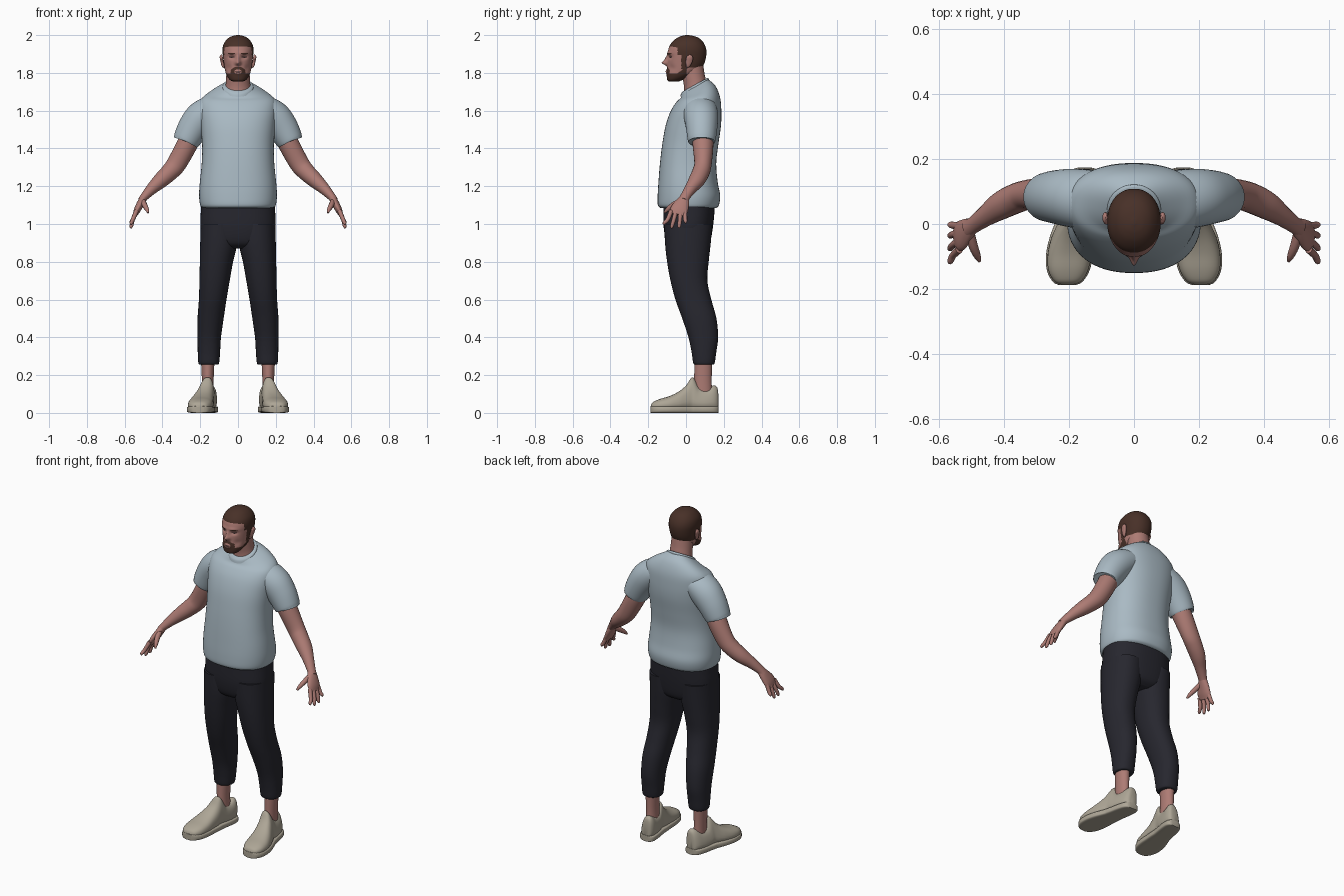
import bpy
import bmesh
import math
from mathutils import Vector

default_cube = bpy.data.objects.get("Cube")
if default_cube:
    bpy.data.objects.remove(default_cube, do_unlink=True)


def material(name, *colour):
    mat = bpy.data.materials.new(name)
    mat.use_nodes = True
    mat.diffuse_color = (*colour, 1)
    shader = mat.node_tree.nodes["Principled BSDF"]
    shader.inputs["Base Color"].default_value = (*colour, 1)
    shader.inputs["Roughness"].default_value = .8
    return mat


SKIN = material("skin", .42, .2, .175)
HAIR = material("brown hair", .065, .03, .021)
SHIRT = material("pale blue cotton", .40, .49, .55)
TROUSERS = material("dark navy cloth", .02, .02, .028)
SHOE = material("cream canvas", .42, .38, .305)
EYE = material("dark eye", .025, .015, .015)


def smooth_rows(rows, steps):
    """Pass a Catmull-Rom spline through rows of numbers."""
    result = []
    last = len(rows) - 1
    for i in range(last):
        a, b = rows[max(i - 1, 0)], rows[i]
        c, d = rows[i + 1], rows[min(i + 2, last)]
        for k in range(steps):
            t = k / steps
            result.append([
                q + t / 2 * (r - p + t * (2 * p - 5 * q + 4 * r - s + t * (3 * (q - r) + s - p)))
                for p, q, r, s in zip(a, b, c, d)])
    result.append(list(rows[last]))
    return result


def oval(segments, power=2):
    """Unit superellipse, counter-clockwise."""
    for i in range(segments):
        angle = math.tau * i / segments
        c, s = math.cos(angle), math.sin(angle)
        yield (math.copysign(abs(c) ** (2 / power), c),
               math.copysign(abs(s) ** (2 / power), s))


def skin_rings(name, rings, *mats):
    """Bridge rings of points into a closed, smooth mesh object."""
    bm = bmesh.new()
    loops = [[bm.verts.new(p) for p in ring] for ring in rings]
    n = len(loops[0])
    for low, high in zip(loops, loops[1:]):
        for i in range(n):
            j = (i + 1) % n
            bm.faces.new((low[i], low[j], high[j], high[i]))
    bm.faces.new(loops[0])
    bm.faces.new(loops[-1])
    bmesh.ops.recalc_face_normals(bm, faces=bm.faces)
    mesh = bpy.data.meshes.new(name)
    bm.to_mesh(mesh)
    bm.free()
    obj = bpy.data.objects.new(name, mesh)
    bpy.context.collection.objects.link(obj)
    for mat in mats:
        mesh.materials.append(mat)
    bpy.ops.object.select_all(action='DESELECT')
    obj.select_set(True)
    bpy.context.view_layer.objects.active = obj
    bpy.ops.object.shade_smooth_by_angle(angle=math.radians(50))
    return obj


def stack(name, rows, *mats, steps=5, segments=40, power=2, side=1):
    """Loft upright rows of: z, front y, back y, centre x, half width, tilt."""
    rings = []
    for z, front, back, cx, rx, tilt in smooth_rows(rows, steps):
        cy, ry = (front + back) / 2, (back - front) / 2
        rings.append([(side * (cx + rx * u), cy + ry * v, z + tilt * ry * v)
                      for u, v in oval(segments, power)])
    return skin_rings(name, rings, *mats)


def tube(name, rows, mat, side=1, steps=5, segments=24):
    """Loft along a path of: x, y, z, half depth, half thickness."""
    path = smooth_rows(rows, steps)
    points = [Vector(r[:3]) for r in path]
    rings = []
    for i, (p, row) in enumerate(zip(points, path)):
        along = (points[min(i + 1, len(points) - 1)] - points[max(i - 1, 0)]).normalized()
        depth = (Vector((0, 1, 0)) - along * along.y).normalized()
        across = along.cross(depth)
        ring = [p + depth * row[3] * u + across * row[4] * v for u, v in oval(segments)]
        rings.append([(side * q.x, q.y, q.z) for q in ring])
    return skin_rings(name, rings, mat)


# Shirt body and neckband
stack("shirt_body", [
    (1.085, -.135, .16, 0, .188, 0), (1.1, -.149, .174, 0, .2, 0),
    (1.15, -.15, .181, 0, .206, 0), (1.22, -.146, .168, 0, .202, 0),
    (1.32, -.138, .16, 0, .192, 0), (1.42, -.126, .171, 0, .19, 0),
    (1.52, -.108, .185, 0, .198, 0), (1.6, -.08, .187, 0, .205, 0),
    (1.66, -.048, .18, 0, .195, .1), (1.7, -.028, .155, 0, .14, .35),
    (1.73, -.018, .115, 0, .075, .55)], SHIRT, segments=64, power=2.3)
stack("neckband", [
    (1.715, -.03, .122, 0, .084, .55), (1.73, -.026, .12, 0, .081, .55),
    (1.738, -.016, .113, 0, .072, .55)], SHIRT)

# Neck and pelvis
stack("neck", [
    (1.69, -.012, .11, 0, .072, .4), (1.74, -.01, .106, 0, .065, .3),
    (1.79, -.02, .098, 0, .062, .1), (1.85, -.03, .09, 0, .06, 0)], SKIN)
stack("trouser_seat", [
    (.87, -.06, .09, 0, .1, 0), (.9, -.1, .125, 0, .17, 0),
    (.98, -.118, .142, 0, .198, 0), (1.08, -.12, .152, 0, .196, 0),
    (1.12, -.12, .152, 0, .194, 0)], TROUSERS, segments=48, power=2.4)

# Head with sculpted nose, brows, eye sockets and lips
head = stack("head", [
    (1.754, -.088, -.04, 0, .022, 0), (1.762, -.099, -.02, 0, .042, 0),
    (1.785, -.102, .03, 0, .059, 0), (1.815, -.1, .075, 0, .069, 0),
    (1.85, -.098, .097, 0, .075, 0), (1.89, -.097, .107, 0, .08, 0),
    (1.925, -.093, .107, 0, .082, 0), (1.955, -.08, .096, 0, .075, 0),
    (1.98, -.055, .075, 0, .056, 0), (1.994, -.028, .046, 0, .033, 0),
    (2, -.002, .014, 0, .006, 0)], SKIN, HAIR, EYE, steps=10, segments=144, power=2.15)


def bump(x, z, cx, cz, wide, tall):
    return math.exp(-((x - cx) / wide) ** 2 - ((z - cz) / tall) ** 2)


for vert in head.data.vertices:
    x, y, z = abs(vert.co.x), vert.co.y, vert.co.z
    if y < -.03:
        nose = .028 * bump(x, z, 0, 1.853, .014, .013) + .012 * bump(x, z, 0, 1.875, .01, .018)
        sockets = .01 * bump(x, z, .033, 1.884, .017, .011)
        brows = .005 * bump(x, z, .026, 1.905, .03, .01)
        lips = .007 * bump(x, z, 0, 1.808, .022, .013)
        cheeks = .006 * bump(x, z, .05, 1.825, .015, .018)
        vert.co.y -= nose - sockets + brows + lips - cheeks


def inside(x, z, cx, cz, wide, tall):
    return ((x - cx) / wide) ** 2 + ((z - cz) / tall) ** 2 < 1


def head_colour(x, y, z):
    """Index of skin, hair or eye colour at a point on the head."""
    if y < -.045:
        hairline = 1.94 - .2 * max(0, x - .045)
    elif y < -.025:
        hairline = 1.895
    elif y < .004:
        hairline = 1.82
    else:
        hairline = 1.83
    if z > hairline:
        return 1
    if y < .004 and z < 1.795 + .7 * max(0, y + .05):
        return 0 if inside(x, z, 0, 1.802, .017, .008) else 1
    if y < -.05:
        if inside(x, z, 0, 1.803, .04, .03) and not inside(x, z, 0, 1.806, .02, .013):
            return 1
        if inside(x, z, 0, 1.806, .018, .0025) or inside(x, z, .033, 1.884, .013, .004):
            return 2
        if inside(x, z, .034, 1.902, .02, .0035):
            return 1
    return 0


for face in head.data.polygons:
    c = face.center
    face.material_index = head_colour(abs(c.x), c.y, c.z)

for side, label in ((1, "left"), (-1, "right")):
    # Ear
    tube(label + "_ear", [
        (.07, .008, 1.83, .004, .004), (.079, .01, 1.837, .011, .007),
        (.085, .016, 1.863, .018, .008), (.089, .02, 1.885, .016, .008),
        (.084, .02, 1.895, .005, .004)], SKIN, side)

    # Sleeve and arm
    tube(label + "_sleeve", [
        (.09, .07, 1.615, .085, .06), (.13, .073, 1.605, .092, .078),
        (.19, .08, 1.565, .09, .088), (.235, .083, 1.51, .083, .083),
        (.272, .083, 1.446, .074, .072), (.277, .083, 1.437, .068, .066)], SHIRT, side, segments=40)
    tube(label + "_arm", [
        (.225, .085, 1.51, .055, .055), (.27, .09, 1.42, .055, .055),
        (.325, .09, 1.32, .046, .052), (.362, .079, 1.275, .046, .047),
        (.41, .056, 1.23, .043, .041), (.455, .025, 1.188, .032, .031),
        (.495, -.004, 1.145, .026, .022), (.51, -.014, 1.125, .028, .02)], SKIN, side)

    # Hand with four fingers and a thumb
    tube(label + "_palm", [
        (.497, -.005, 1.142, .024, .02), (.515, -.02, 1.11, .038, .02),
        (.533, -.036, 1.075, .047, .018), (.545, -.044, 1.048, .04, .012)], SKIN, side)
    fingers = {"index": (-.078, -.115, .995), "middle": (-.053, -.075, .977),
               "ring": (-.028, -.036, .978), "little": (-.006, -.002, 1.003)}
    for finger, (base, tip, low) in fingers.items():
        mid = (base + tip) / 2
        tube(label + "_" + finger + "_finger", [
            (.537, base, 1.07, .012, .012), (.556, mid, 1.025, .011, .011),
            (.565, tip, low + .01, .009, .009), (.565, tip, low, .003, .003)],
            SKIN, side, segments=12)
    tube(label + "_thumb", [
        (.505, -.025, 1.125, .015, .014), (.494, -.068, 1.1, .015, .014),
        (.482, -.098, 1.077, .011, .011), (.475, -.114, 1.06, .005, .005)],
        SKIN, side, segments=12)

    # Trouser leg and ankle
    stack(label + "_trouser_leg", [
        (.255, .05, .142, .155, .046, 0), (.265, .038, .152, .155, .055, 0),
        (.32, .03, .16, .154, .059, 0), (.4, .013, .17, .152, .062, 0),
        (.5, -.02, .161, .145, .069, 0), (.6, -.056, .134, .134, .073, 0),
        (.7, -.082, .113, .124, .08, 0), (.8, -.1, .12, .114, .088, 0),
        (.9, -.111, .131, .102, .098, 0), (1, -.115, .14, .1, .097, 0)],
        TROUSERS, side=side, power=2.2)
    stack(label + "_ankle", [
        (.07, .04, .14, .158, .032, 0), (.17, .043, .136, .16, .031, 0),
        (.3, .045, .14, .16, .037, 0)], SKIN, side=side)

    # Shoe upper and sole: rows of y, centre x, half width, height
    shoe = smooth_rows([
        (-.186, .205, .02, .04), (-.175, .204, .042, .057), (-.14, .202, .062, .073),
        (-.09, .198, .068, .088), (-.04, .191, .064, .112), (0, .182, .058, .145),
        (.028, .176, .053, .186), (.045, .173, .052, .18), (.07, .168, .051, .138),
        (.11, .161, .05, .13), (.145, .155, .045, .145), (.165, .152, .033, .135),
        (.171, .151, .018, .1)], 4)
    upper, sole = [], []
    for y, cx, rx, height in shoe:
        ring = []
        for u, v in oval(32, 2.6):
            z = .012 + (height - .012) * (v + 1) / 2
            narrow = 1 - 2.8 * max(0, z - .04)
            lean = .1 * max(0, z - .05)
            ring.append((side * (cx - lean + rx * u * narrow), y, z))
        upper.append(ring)
        sole.append([(side * (cx + (rx + .004) * u), y * 1.012, .018 + .018 * v)
                     for u, v in oval(32, 5)])
    skin_rings(label + "_shoe_upper", upper, SHOE)
    skin_rings(label + "_shoe_sole", sole, SHOE)
